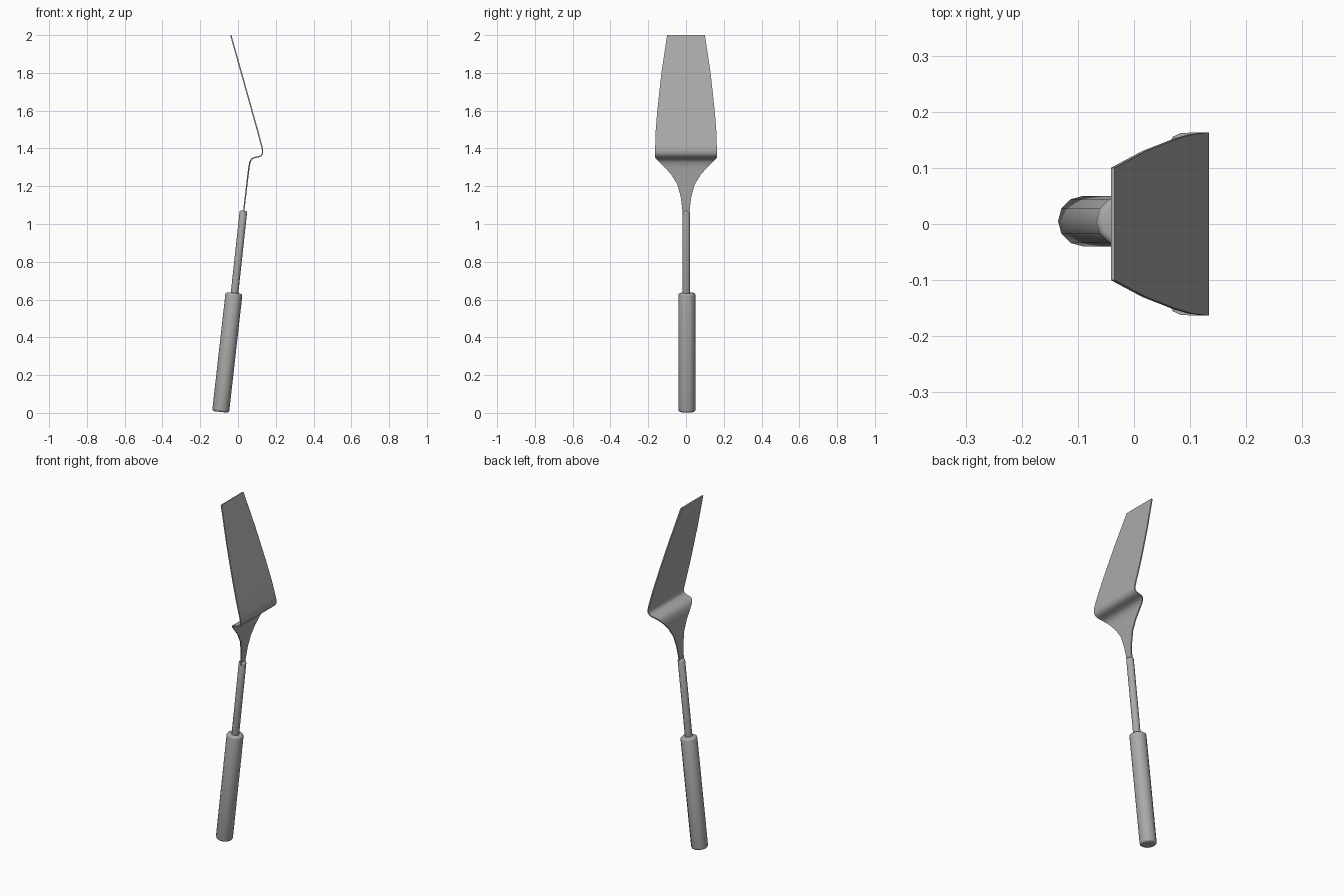
import bpy, bmesh
from mathutils import Vector

cube = bpy.data.objects.get("Cube")
if cube:
    bpy.data.objects.remove(cube)

steel = bpy.data.materials.new("brushed steel grey")
steel.use_nodes = True
colour = (0.4, 0.4, 0.4, 1)
steel.diffuse_color = colour
steel.node_tree.nodes["Principled BSDF"].inputs["Base Color"].default_value = colour


def add_object(name, bm, angle):
    bmesh.ops.recalc_face_normals(bm, faces=bm.faces)
    mesh = bpy.data.meshes.new(name)
    bm.to_mesh(mesh)
    bm.free()
    obj = bpy.data.objects.new(name, mesh)
    bpy.context.collection.objects.link(obj)
    mesh.materials.append(steel)
    bpy.ops.object.select_all(action='DESELECT')
    obj.select_set(True)
    bpy.context.view_layer.objects.active = obj
    bpy.ops.object.shade_smooth_by_angle(angle=angle)
    return obj


def rounded_rod(name, start, end, radius, bevel, sides=12):
    """Capped rod between two points with softened rims."""
    start, end = Vector(start), Vector(end)
    axis = end - start
    bm = bmesh.new()
    bmesh.ops.create_cone(bm, cap_ends=True, segments=sides, radius1=radius,
                          radius2=radius, depth=axis.length)
    rims = [e for e in bm.edges if any(len(f.verts) == sides for f in e.link_faces)]
    bmesh.ops.bevel(bm, geom=rims, offset=bevel, segments=3, profile=0.5,
                    affect='EDGES')
    turn = Vector((0, 0, 1)).rotation_difference(axis).to_matrix().to_4x4()
    bmesh.ops.transform(bm, matrix=turn, verts=bm.verts)
    bmesh.ops.translate(bm, vec=(start + end) / 2, verts=bm.verts)
    return add_object(name, bm, 0.7)


# Grip and thin shaft
rounded_rod("handle_grip", (-0.092, 0.005, 0.005), (-0.021, 0.005, 0.635), 0.045, 0.012)
rounded_rod("shaft", (-0.022, 0.002, 0.6), (0.029, 0.002, 1.07), 0.02, 0.008)

# Bent blade: x, z and half width from tip to neck
stations = [
    (-0.038, 2.0, 0.1), (0.018, 1.8, 0.13), (0.074, 1.6, 0.152),
    (0.102, 1.5, 0.16), (0.126, 1.41, 0.163), (0.130, 1.39, 0.163),
    (0.129, 1.372, 0.163), (0.120, 1.36, 0.163), (0.105, 1.355, 0.163),
    (0.085, 1.351, 0.162), (0.072, 1.344, 0.156), (0.063, 1.328, 0.14),
    (0.058, 1.3, 0.112), (0.053, 1.26, 0.077), (0.047, 1.21, 0.046),
    (0.040, 1.15, 0.029), (0.033, 1.09, 0.021), (0.029, 1.05, 0.018),
]
bm = bmesh.new()
rows = [[bm.verts.new((x, side * w, z)) for side in (-1, 1)] for x, z, w in stations]
for (a, b), (c, d) in zip(rows, rows[1:]):
    bm.faces.new((a, b, d, c))
blade = add_object("blade", bm, 0.7)
sheet = blade.modifiers.new("sheet thickness", 'SOLIDIFY')
sheet.thickness = 0.007
sheet.offset = 0
bpy.ops.object.modifier_apply(modifier=sheet.name)
bpy.ops.object.shade_smooth_by_angle(angle=0.7)
